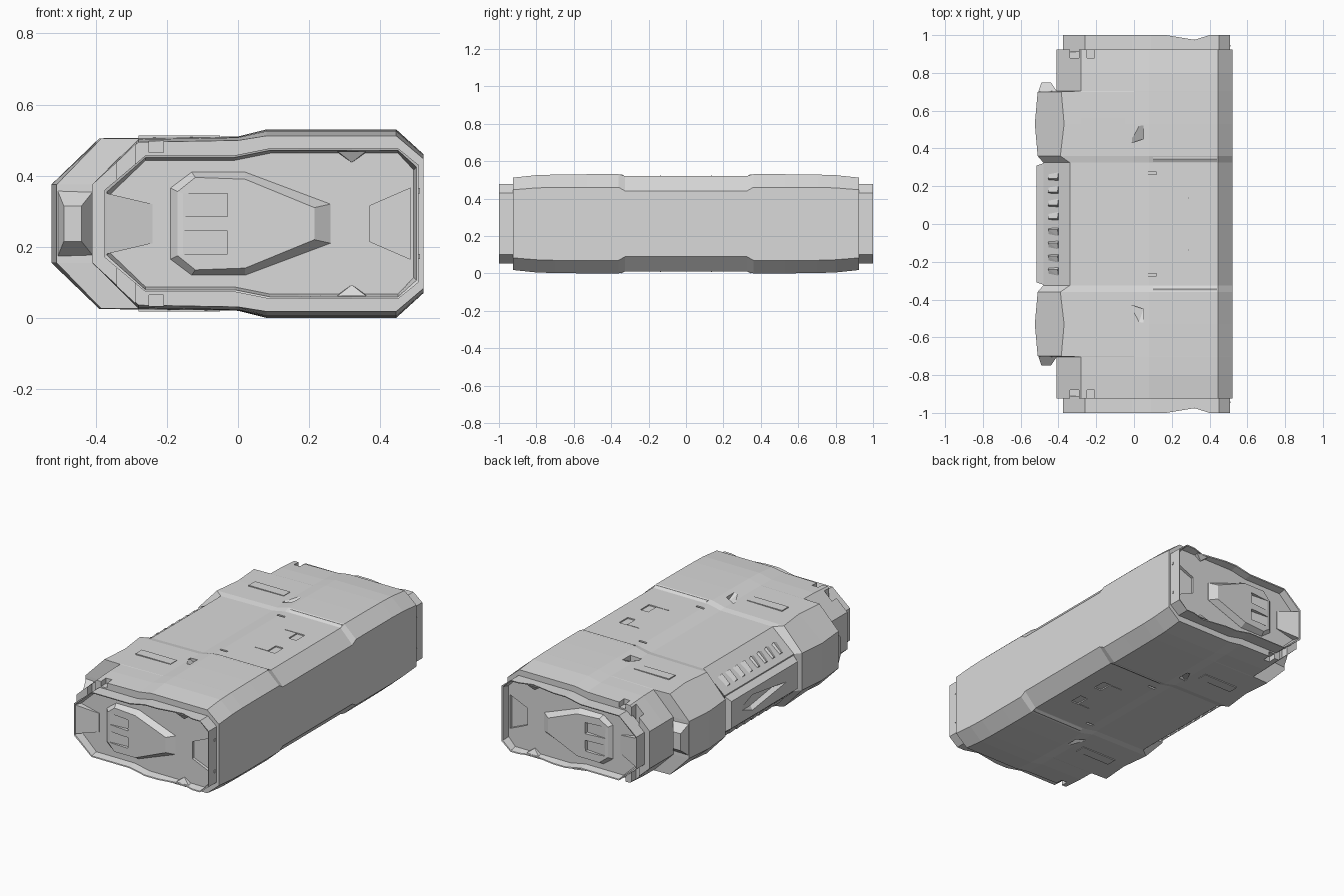
import bpy, bmesh
from mathutils import Vector

if "Cube" in bpy.data.objects:
    bpy.data.objects.remove(bpy.data.objects["Cube"])

MID = 0.265  # height of the horizontal symmetry plane
grey = bpy.data.materials.new("light_grey")
grey.use_nodes = True
grey.diffuse_color = (0.7, 0.7, 0.7, 1)
grey.node_tree.nodes["Principled BSDF"].inputs["Base Color"].default_value = (0.7, 0.7, 0.7, 1)


def finish(name, bm):
    bmesh.ops.recalc_face_normals(bm, faces=bm.faces)
    mesh = bpy.data.meshes.new(name)
    bm.to_mesh(mesh)
    bm.free()
    mesh.materials.append(grey)
    obj = bpy.data.objects.new(name, mesh)
    bpy.context.collection.objects.link(obj)
    return obj


def loft(name, sections):
    """Skin rings of (x, half height, y), each ring mirrored about the mid plane."""
    bm = bmesh.new()
    rings = []
    for sec in sections:
        ring = [bm.verts.new((x, y, MID + h)) for x, h, y in sec]
        ring += [bm.verts.new((x, y, MID - h)) for x, h, y in reversed(sec)]
        rings.append(ring)
    for a, b in zip(rings, rings[1:]):
        for i in range(len(a)):
            j = (i + 1) % len(a)
            bm.faces.new((a[i], a[j], b[j], b[i]))
    bm.faces.new(rings[0])
    bm.faces.new(rings[-1])
    return finish(name, bm)


def hull(bm, pts, sy=1, sz=1):
    """Convex solid from points (x, y, offset from the mid plane)."""
    vs = [bm.verts.new((x, y * sy, MID + z * sz)) for x, y, z in pts]
    bmesh.ops.convex_hull(bm, input=vs)


def box(x0, x1, y0, y1, z0, z1):
    return [(x, y, z) for x in (x0, x1) for y in (y0, y1) for z in (z0, z1)]


def solids(name, shapes, sides=(1, -1), levels=(1, -1)):
    bm = bmesh.new()
    for pts in shapes:
        for sy in sides:
            for sz in levels:
                hull(bm, pts, sy, sz)
    return finish(name, bm)


def carve(obj, cutter):
    cutter.hide_render = True
    mod = obj.modifiers.new("carve", "BOOLEAN")
    mod.object = cutter
    mod.solver = "EXACT"
    bpy.context.view_layer.objects.active = obj
    bpy.ops.object.modifier_apply(modifier=mod.name)
    bpy.data.objects.remove(cutter)


def mirror_y(obj):
    mod = obj.modifiers.new("mirror", "MIRROR")
    mod.use_axis = (False, True, False)
    origin = bpy.data.objects.get("mirror_centre")
    mod.mirror_object = origin
    return obj


# Main case: y, left edge, top left corner, top drop, side edge half height
half = [
    (0.325, -0.48, -0.34, 0.010, 0.175),
    (0.36, -0.51, -0.39, 0.000, 0.195),
    (0.53, -0.525, -0.37, 0.000, 0.195),
    (0.70, -0.51, -0.385, 0.002, 0.195),
    (0.704, -0.41, -0.28, 0.002, 0.195),
    (0.80, -0.41, -0.28, 0.005, 0.192),
    (0.925, -0.41, -0.28, 0.018, 0.182),
]
stations = [(-s[0],) + s[1:] for s in reversed(half)] + half
case = loft("main_case", [
    [(0.522, hr, y), (0.445, 0.265 - d, y), (0.08, 0.265 - d, y),
     (0, 0.245 - d * 0.6, y), (xt, 0.24 - d * 0.6, y), (xl, 0.11, y)]
    for y, xl, xt, d, hr in stations])

# Latch slots, deck pockets and end notches
slot = [(x, y, z) for x, z, y0, y1 in ((-0.01, 0.236, 0.43, 0.63), (0.05, 0.222, 0.45, 0.61))
        for y in (y0, y1) for z in (z, 0.3)]
carve(case, solids("slot_cutter", [
    slot,
    box(0.29, 0.34, 0.06, 0.14, 0.248, 0.3),
    box(0.07, 0.12, 0.262, 0.275, 0.246, 0.3),
    box(-0.25, -0.21, 0.88, 0.95, 0.20, 0.3),
    box(-0.34, -0.29, 0.88, 0.95, 0.12, 0.3),
]))

# Thin cover plates on the top and underside
solids("cover_plates", [
    box(-0.28, -0.05, 0.50, 0.56, 0.236, 0.2475),
    box(0.21, 0.29, 0.135, 0.14, 0.25, 0.257),
])

# Sloped ridges at each side of the middle bay
solids("bay_ridges", [
    [(x, y, z) for x in (0.1, 0.44) for y, z in ((0.318, 0.25), (0.345, 0.265), (0.365, 0.26))]
    + [(0.1, 0.33, 0.24), (0.44, 0.33, 0.24)],
])

# Cooling teeth along the left shoulder
solids("shoulder_teeth", [
    [(-0.40, y, 0.18), (-0.40, y + 0.045, 0.18), (-0.405, y + 0.01, 0.191),
     (-0.45, y, 0.13), (-0.45, y + 0.045, 0.13), (-0.455, y + 0.01, 0.145)]
    for y in (0.02, 0.09, 0.16, 0.23)])

# Long side panel with a dagger shaped recess
panel = solids("side_panel", [
    [(-0.47, y, z) for y in (-0.325, 0.325) for z in (-0.11, 0.11)]
    + [(-0.515, y, z) for y in (-0.31, 0.31) for z in (-0.08, 0.08)]],
    sides=(1,), levels=(1,))
carve(panel, solids("dagger_cutter", [
    [(-0.53, -0.27, 0), (-0.53, 0.27, 0), (-0.53, 0.12, 0.055), (-0.53, 0.12, -0.055),
     (-0.49, 0.1, 0.03), (-0.49, 0.1, -0.03), (-0.49, -0.1, 0)]],
    sides=(1,), levels=(1,)))

# Hinge tabs behind the side bays
solids("hinge_tabs", [
    [(x, 0.69, z) for x in (-0.51, -0.40) for z in (-0.10, 0.10)]
    + [(x, 0.75, z) for x in (-0.49, -0.44) for z in (-0.05, 0.05)]], levels=(1,))

# End caps: thin rim around a sunken face
outer = [(0.508, 0.165), (0.45, 0.212), (0.40, 0.212), (0.32, 0.212),
         (0.17, 0.212), (0.09, 0.212), (-0.01, 0.192), (-0.26, 0.192), (-0.375, 0.095)]


def ring(y, inset, dip=0.0):
    return [(x - inset if x > 0.5 else x + inset if x < -0.3 else x, h - inset,
             y - (dip if x == 0.32 else 0)) for x, h in outer]


cap = loft("end_cap", [ring(0.91, 0), ring(1.0, 0, 0.025), ring(0.998, 0.006, 0.025), ring(0.955, 0.014)])
carve(cap, solids("catch_cutter", [
    [(0.37, y, z) for y in (0.94, 1.1) for z in (-0.05, 0.05)]
    + [(0.485, y, z) for y in (0.935, 1.1) for z in (-0.1, 0.1)]],
    sides=(1,), levels=(1,)))

# Raised handle block with finger notches
grip = loft("end_grip", [
    [(0.26, 0.055, 0.94), (0.02, 0.145, 0.94), (-0.13, 0.145, 0.94), (-0.19, 0.10, 0.94)],
    [(0.26, 0.055, 0.956), (0.02, 0.145, 0.956), (-0.13, 0.145, 0.956), (-0.19, 0.10, 0.956)],
    [(0.215, 0.045, 0.985), (0.02, 0.125, 0.992), (-0.12, 0.13, 0.985), (-0.17, 0.09, 0.975)],
])
carve(grip, solids("finger_cutter", [
    [(x, y, z) for x, d in ((-0.155, 0.975), (-0.03, 0.965)) for y in (d, 1.1) for z in (0.02, 0.085)]],
    sides=(1,)))

# Wedge at the left of the end face and small tabs under the rim
wedge = solids("end_wedge", [
    [(-0.24, y, z) for y in (0.94, 0.957) for z in (-0.055, 0.055)]
    + [(-0.368, y, z) for y in (0.92, 0.995) for z in (-0.085, 0.085)]],
    sides=(1,), levels=(1,))
tabs = solids("rim_tabs", [
    [(0.28, 0.95, 0.2), (0.36, 0.95, 0.2), (0.32, 0.95, 0.172), (0.28, 0.978, 0.203),
     (0.36, 0.978, 0.203), (0.32, 0.96, 0.172)]], sides=(1,))

# Small pins on the right side of the end cap
pins = solids("side_pins", [box(0.5, 0.512, 0.94, 0.948, 0.085, 0.1)], sides=(1,))

for part in (cap, grip, wedge, tabs, pins):
    mirror_y(part)
